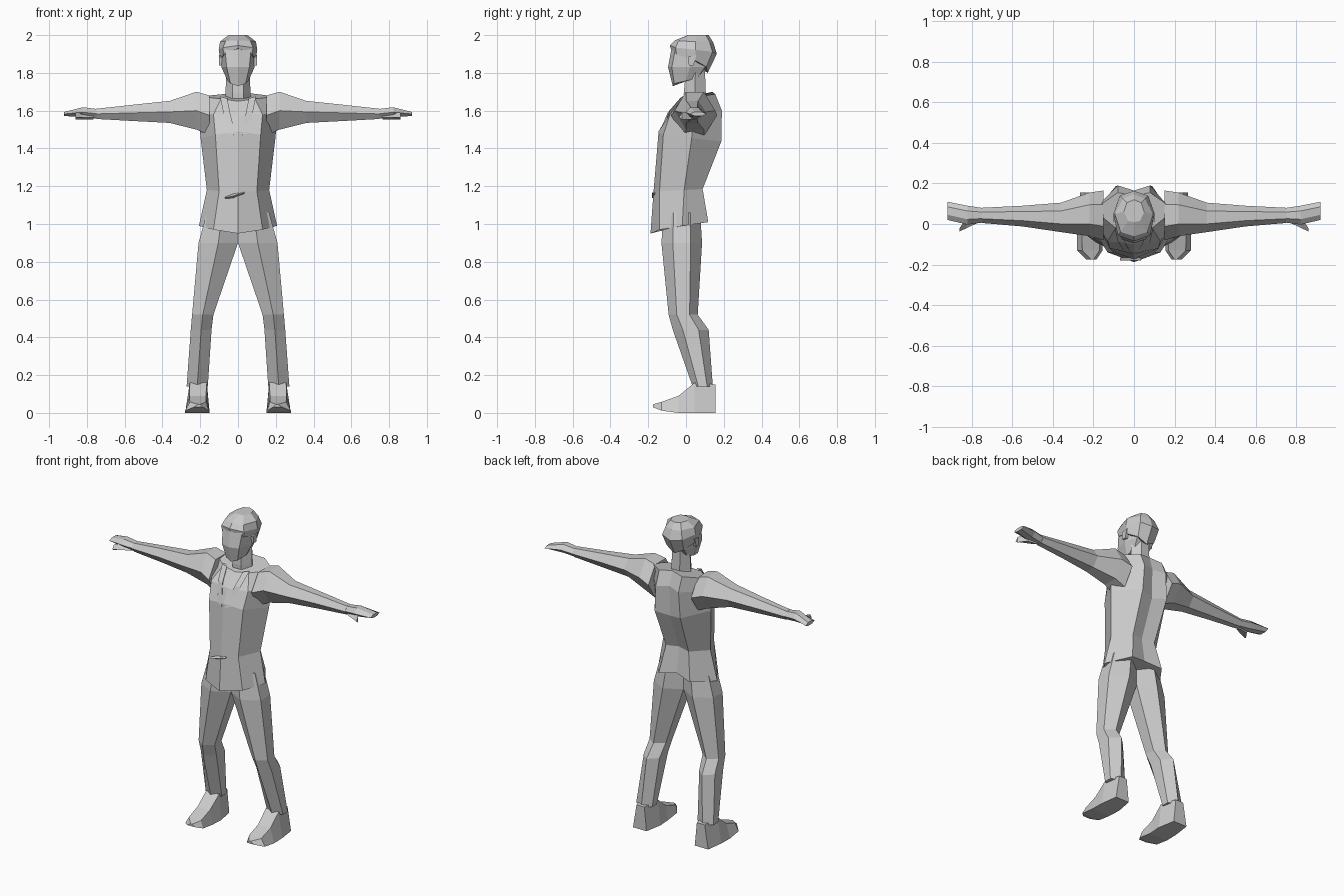
import bpy, bmesh

def loft(name, rings, mirror=False):
    """Skin a list of equal-length 3D point rings and cap both ends."""
    bm = bmesh.new()
    vs = [[bm.verts.new(p) for p in r] for r in rings]
    n = len(rings[0])
    for a, b in zip(vs, vs[1:]):
        for i in range(n):
            j = (i + 1) % n
            bm.faces.new((a[i], a[j], b[j], b[i]))
    bm.faces.new(vs[0][::-1])
    bm.faces.new(vs[-1])
    bmesh.ops.recalc_face_normals(bm, faces=bm.faces)
    me = bpy.data.meshes.new(name)
    bm.to_mesh(me)
    bm.free()
    ob = bpy.data.objects.new(name, me)
    bpy.context.collection.objects.link(ob)
    if mirror:
        m = ob.modifiers.new("Mirror", 'MIRROR')
        m.use_mirror_merge = False
    return ob

def body_ring(zf, zb, yf, front, side, back, yb):
    """Symmetric 8-point ring, front height zf sloping to back height zb."""
    half = [(0, yf), front, side, back, (0, yb)]
    zs = [zf + (zb - zf) * i / 4 for i in range(5)]
    pts = [(x, y, z) for (x, y), z in zip(half, zs)]
    return pts + [(-x, y, z) for x, y, z in pts[3:0:-1]]

def hexagon(a0, a1, b0, b1, t=0.28):
    """Six-sided section, pointed at both ends of the a axis."""
    w, m = (a1 - a0) * t, (b0 + b1) / 2
    return [(a0, m), (a0 + w, b1), (a1 - w, b1), (a1, m), (a1 - w, b0), (a0 + w, b0)]

# jacket
loft("jacket", [body_ring(*r) for r in [
    (0.95, 1.03, -0.188, (0.13, -0.14), (0.207, -0.02), (0.11, 0.118), 0.095),
    (1.17, 1.19, -0.172, (0.10, -0.14), (0.165, -0.01), (0.08, 0.088), 0.07),
    (1.49, 1.42, -0.145, (0.12, -0.12), (0.198, 0.03), (0.09, 0.187), 0.16),
    (1.57, 1.61, -0.10, (0.13, -0.085), (0.21, 0.04), (0.08, 0.19), 0.165),
    (1.65, 1.70, -0.03, (0.09, -0.02), (0.20, 0.07), (0.08, 0.155), 0.14)]])

# lapels and waist fold
loft("lapel", [[(x + 0.012, y - d, z), (x + 0.05, y + 0.012 - d, z + 0.01), (x + 0.03, y + 0.03, z)]
               for x, y, z, d in [(0.0, -0.143, 1.47, 0.004), (0.03, -0.085, 1.59, 0.012),
                                  (0.045, -0.02, 1.665, 0.012)]], True)
loft("waist_fold", [[(x, -0.165, z - h), (x, -0.181, z), (x, -0.165, z + h)]
                    for x, z, h in [(-0.07, 1.138, 0.004), (-0.02, 1.15, 0.012), (0.035, 1.165, 0.004)]])

# arms with hands
loft("arm", [[(x, y, z) for y, z in hexagon(y0, y1, z0, z1)] for x, y0, y1, z0, z1 in [
    (0.15, -0.08, 0.165, 1.47, 1.68),
    (0.22, -0.06, 0.155, 1.50, 1.70),
    (0.36, -0.04, 0.105, 1.535, 1.652),
    (0.55, -0.012, 0.09, 1.545, 1.632),
    (0.75, 0.005, 0.08, 1.556, 1.610)]], True)
loft("hand", [[(x, y, z) for y, z in hexagon(y0, y1, z0, z1)] for x, y0, y1, z0, z1 in [
    (0.74, 0.008, 0.078, 1.558, 1.608),
    (0.82, -0.003, 0.09, 1.565, 1.618),
    (0.92, 0.02, 0.11, 1.572, 1.593)]], True)
loft("thumb", [[(x, y0, 1.565), (x, y1, 1.59), (x, y1, 1.553)] for x, y0, y1 in [
    (0.765, 0.008, 0.04), (0.825, -0.02, 0.03), (0.86, -0.037, -0.02)]], True)

# trouser legs
loft("trouser_leg", [[(x, y, z) for y, x in hexagon(y0, y1, x0, x1)] for z, x0, x1, y0, y1 in [
    (1.06, 0.0, 0.165, -0.12, 0.075),
    (0.90, 0.0, 0.209, -0.13, 0.085),
    (0.52, 0.13, 0.243, -0.092, 0.062),
    (0.44, 0.14, 0.25, -0.07, 0.12),
    (0.14, 0.16, 0.272, 0.035, 0.142)]], True)

# shoes
loft("shoe", [[(x0, y, z0), (x0 + 0.015, y, z1), (x1 - 0.025, y, z1), (x1, y, z0)] for y, x0, x1, z0, z1 in [
    (-0.175, 0.185, 0.235, 0.03, 0.045),
    (-0.13, 0.155, 0.28, 0.012, 0.058),
    (-0.04, 0.155, 0.282, 0.0, 0.09),
    (0.045, 0.15, 0.28, 0.0, 0.16),
    (0.155, 0.17, 0.265, 0.0, 0.15)]], True)

# neck
loft("neck", [[(x, y, z) for x, y in hexagon(-w, w, y0, y1)] for z, w, y0, y1 in [
    (1.60, 0.075, -0.01, 0.12), (1.69, 0.066, -0.012, 0.105), (1.82, 0.062, 0.0, 0.10)]])

# head and hair
loft("head", [body_ring(*r) for r in [
    (1.73, 1.785, -0.07, (0.04, -0.062), (0.055, 0.0), (0.05, 0.06), 0.08),
    (1.83, 1.83, -0.095, (0.06, -0.075), (0.088, 0.02), (0.06, 0.10), 0.11),
    (1.94, 1.92, -0.075, (0.07, -0.055), (0.09, 0.04), (0.06, 0.12), 0.14),
    (1.97, 1.97, -0.03, (0.04, -0.02), (0.06, 0.05), (0.04, 0.10), 0.11)]])
loft("hair", [body_ring(*r) for r in [
    (1.93, 1.80, -0.082, (0.076, -0.05), (0.093, 0.05), (0.06, 0.108), 0.115),
    (1.945, 1.90, -0.085, (0.08, -0.055), (0.102, 0.05), (0.07, 0.14), 0.163),
    (1.972, 1.96, -0.06, (0.065, -0.04), (0.095, 0.05), (0.055, 0.125), 0.145),
    (2.0, 2.0, 0.01, (0.03, 0.015), (0.05, 0.06), (0.035, 0.105), 0.12)]])

# ears
loft("ear", [[(x, 0.015, 1.84), (x, 0.01, 1.885), (x, 0.055, 1.895), (x, 0.04, 1.84)]
             for x in (0.07, 0.1)], True)
